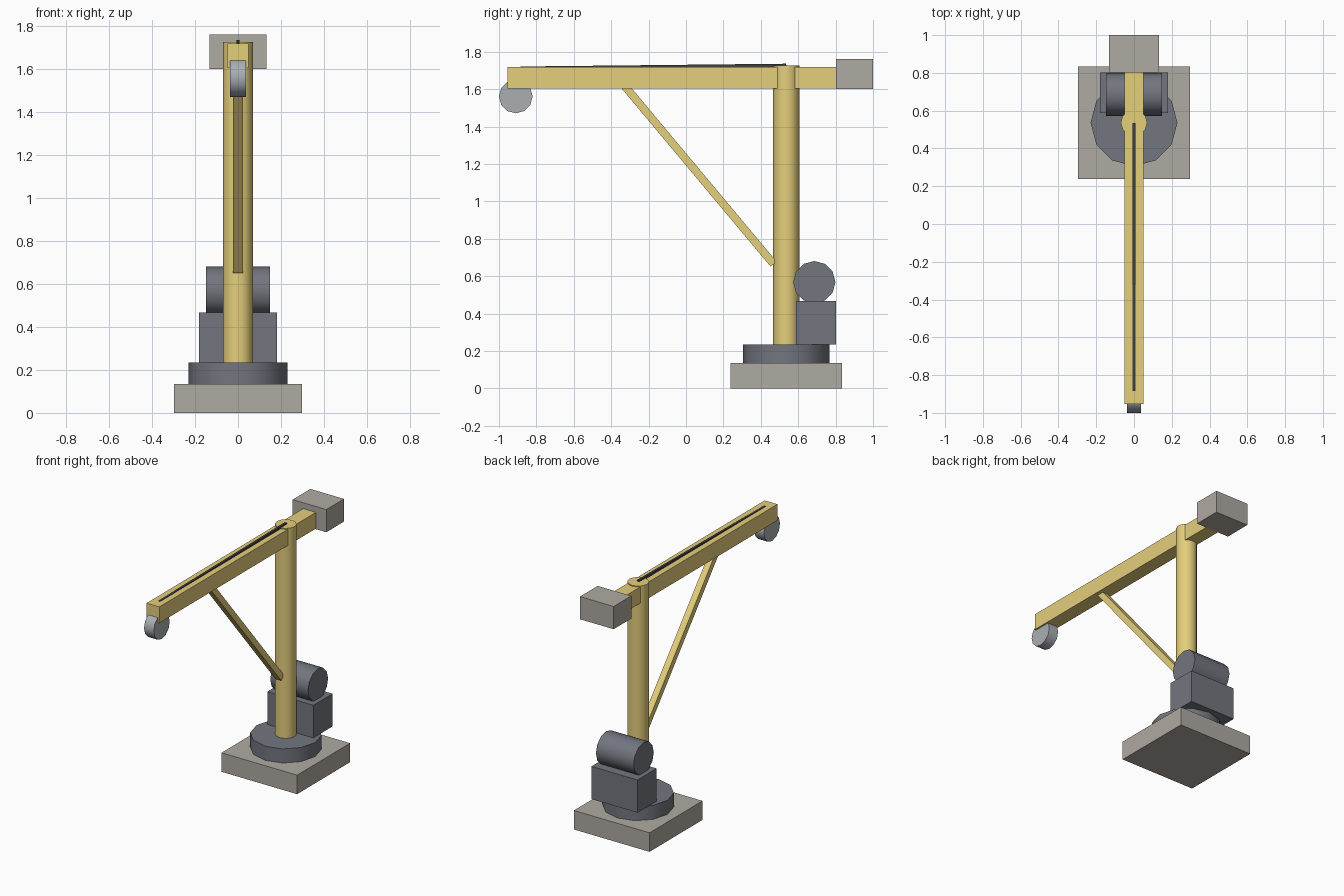
import bpy, math
from mathutils import Vector

if "Cube" in bpy.data.objects:
    bpy.data.objects.remove(bpy.data.objects["Cube"])


def material(name, rgb):
    m = bpy.data.materials.new(name)
    m.diffuse_color = (*rgb, 1)
    m.use_nodes = True
    m.node_tree.nodes["Principled BSDF"].inputs["Base Color"].default_value = m.diffuse_color
    return m


YELLOW = material("yellow_paint", (0.78, 0.62, 0.20))
DARK = material("dark_steel", (0.17, 0.18, 0.21))
STONE = material("concrete", (0.43, 0.40, 0.36))
LIGHT = material("light_steel", (0.40, 0.43, 0.45))
CABLE = material("cable_black", (0.05, 0.05, 0.06))
AXIS_Y = 0.536


def finish(name, mat):
    ob = bpy.context.object
    ob.name = name
    ob.data.materials.append(mat)
    return ob


def box(name, lo, hi, mat):
    lo, hi = Vector(lo), Vector(hi)
    bpy.ops.mesh.primitive_cube_add(size=1, location=(lo + hi) / 2)
    ob = finish(name, mat)
    ob.scale = hi - lo
    return ob


def cylinder(name, centre, radius, length, mat, along_x=False):
    rot = (0, math.pi / 2, 0) if along_x else (0, 0, 0)
    bpy.ops.mesh.primitive_cylinder_add(vertices=12, radius=radius, depth=length,
                                        location=centre, rotation=rot)
    ob = finish(name, mat)
    bpy.ops.object.shade_smooth_by_angle(angle=math.radians(40))
    return ob


def bar(name, a, b, width, thick, mat):
    a, b = Vector(a), Vector(b)
    d = b - a
    bpy.ops.mesh.primitive_cube_add(size=1, location=(a + b) / 2)
    ob = finish(name, mat)
    ob.scale = (width, d.length, thick)
    ob.rotation_euler = (math.atan2(d.z, d.y), 0, 0)
    return ob


# Foundation and turntable
box("base_slab", (-0.297, AXIS_Y - 0.297, 0), (0.297, AXIS_Y + 0.297, 0.135), STONE)
cylinder("turntable", (0, AXIS_Y, 0.185), 0.23, 0.10, DARK)

# Mast, boom and brace
cylinder("mast", (0, AXIS_Y, 0.98), 0.07, 1.492, YELLOW)
box("boom", (-0.05, -0.954, 1.604), (0.05, 0.83, 1.719), YELLOW)
bar("brace", (0, -0.339, 1.63), (0, 0.468, 0.665), 0.046, 0.042, YELLOW)

# Counterweight
box("counterweight", (-0.132, 0.802, 1.60), (0.132, 1.0, 1.761), STONE)

# Winch housing and drum
box("winch_housing", (-0.181, 0.587, 0.235), (0.181, 0.802, 0.467), DARK)
cylinder("winch_drum", (0, 0.686, 0.568), 0.113, 0.296, DARK, along_x=True)

# Pulley wheel and cable along the boom
cylinder("pulley_wheel", (0, -0.91, 1.561), 0.09, 0.076, LIGHT, along_x=True)
bar("cable", (0, -0.885, 1.713), (0, AXIS_Y, 1.728), 0.016, 0.016, CABLE)
